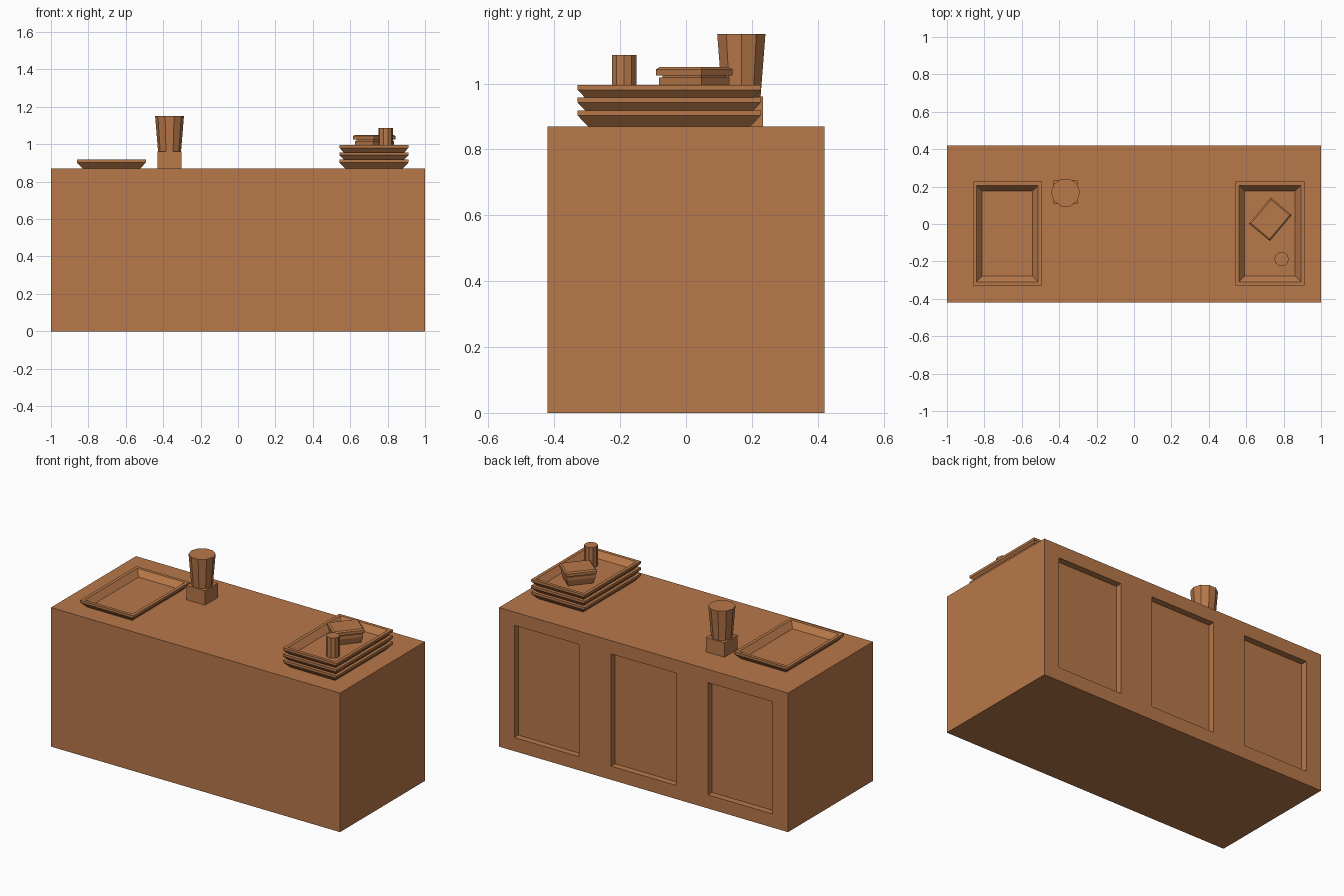
import bpy, bmesh, math
from mathutils import Matrix

if "Cube" in bpy.data.objects:
    bpy.data.objects.remove(bpy.data.objects["Cube"])

wood = bpy.data.materials.new("warm_brown")
wood.diffuse_color = (0.479, 0.188, 0.067, 1)
wood.use_nodes = True
wood.node_tree.nodes["Principled BSDF"].inputs["Base Color"].default_value = wood.diffuse_color


def finish(name, bm, loc=(0, 0, 0), turn=0):
    bmesh.ops.recalc_face_normals(bm, faces=bm.faces)
    mesh = bpy.data.meshes.new(name)
    bm.to_mesh(mesh)
    bm.free()
    mesh.materials.append(wood)
    ob = bpy.data.objects.new(name, mesh)
    ob.location = loc
    ob.rotation_euler.z = math.radians(turn)
    bpy.context.collection.objects.link(ob)
    return ob


def box(name, size, loc):
    bm = bmesh.new()
    bmesh.ops.create_cube(bm, size=1, matrix=Matrix.Diagonal((*size, 1)))
    return finish(name, bm, loc)


def cone(name, r_low, r_top, z0, z1, x, y, sides=10):
    bm = bmesh.new()
    bmesh.ops.create_cone(bm, cap_ends=True, segments=sides, radius1=r_low, radius2=r_top,
                          depth=z1 - z0, matrix=Matrix.Rotation(math.pi / 2, 4, 'Z'))
    return finish(name, bm, (x, y, (z0 + z1) / 2))


def layered(name, hx, hy, profile, loc, turn=0):
    """Stack rectangular rings given as (inset, height) and cap both ends."""
    bm = bmesh.new()
    rings = [[bm.verts.new((sx * (hx - i), sy * (hy - i), z))
              for sx, sy in ((-1, -1), (1, -1), (1, 1), (-1, 1))] for i, z in profile]
    for a, b in zip(rings, rings[1:]):
        for k in range(4):
            n = (k + 1) % 4
            bm.faces.new((a[k], a[n], b[n], b[k]))
    bm.faces.new(rings[0][::-1])
    bm.faces.new(rings[-1])
    return finish(name, bm, loc, turn)


# Counter with three recessed panels on the back
counter = box("counter", (2, 0.84, 0.87), (0, 0, 0.435))
for x in (-0.67, 0, 0.67):
    cutter = box("panel_cutter", (0.448, 0.08, 0.702), (x, 0.42, 0.436))
    cutter.hide_render = True
    mod = counter.modifiers.new("panel", 'BOOLEAN')
    mod.operation, mod.solver, mod.object = 'DIFFERENCE', 'EXACT', cutter
    bpy.context.view_layer.objects.active = counter
    bpy.ops.object.modifier_apply(modifier=mod.name)
    bpy.data.objects.remove(cutter)

# Serving trays: one alone, three nested
tray = [(0.031, 0), (0, 0.033), (0, 0.048), (0.02, 0.048), (0.05, 0.012)]
layered("single_tray", 0.185, 0.278, tray, (-0.677, -0.051, 0.87))
for i in range(3):
    layered(f"stacked_tray_{i + 1}", 0.185, 0.278, tray, (0.727, -0.051, 0.87 + 0.039 * i))

# Food box with a wider lid
food_box = [(0.018, 0.958), (0.007, 0.998), (0.007, 1.018), (0.014, 1.018), (0.014, 1.025),
            (0, 1.025), (0, 1.043), (0.008, 1.05)]
layered("food_box", 0.091, 0.073, food_box, (0.729, 0.025, 0), 50)

# Drinking cup on the top tray
cone("cup", 0.039, 0.039, 0.958, 1.086, 0.789, -0.188)

# Blender: square base and flared jar
box("blender_base", (0.128, 0.128, 0.09), (-0.366, 0.17, 0.915))
cone("blender_jar", 0.061, 0.077, 0.955, 1.15, -0.366, 0.168)
